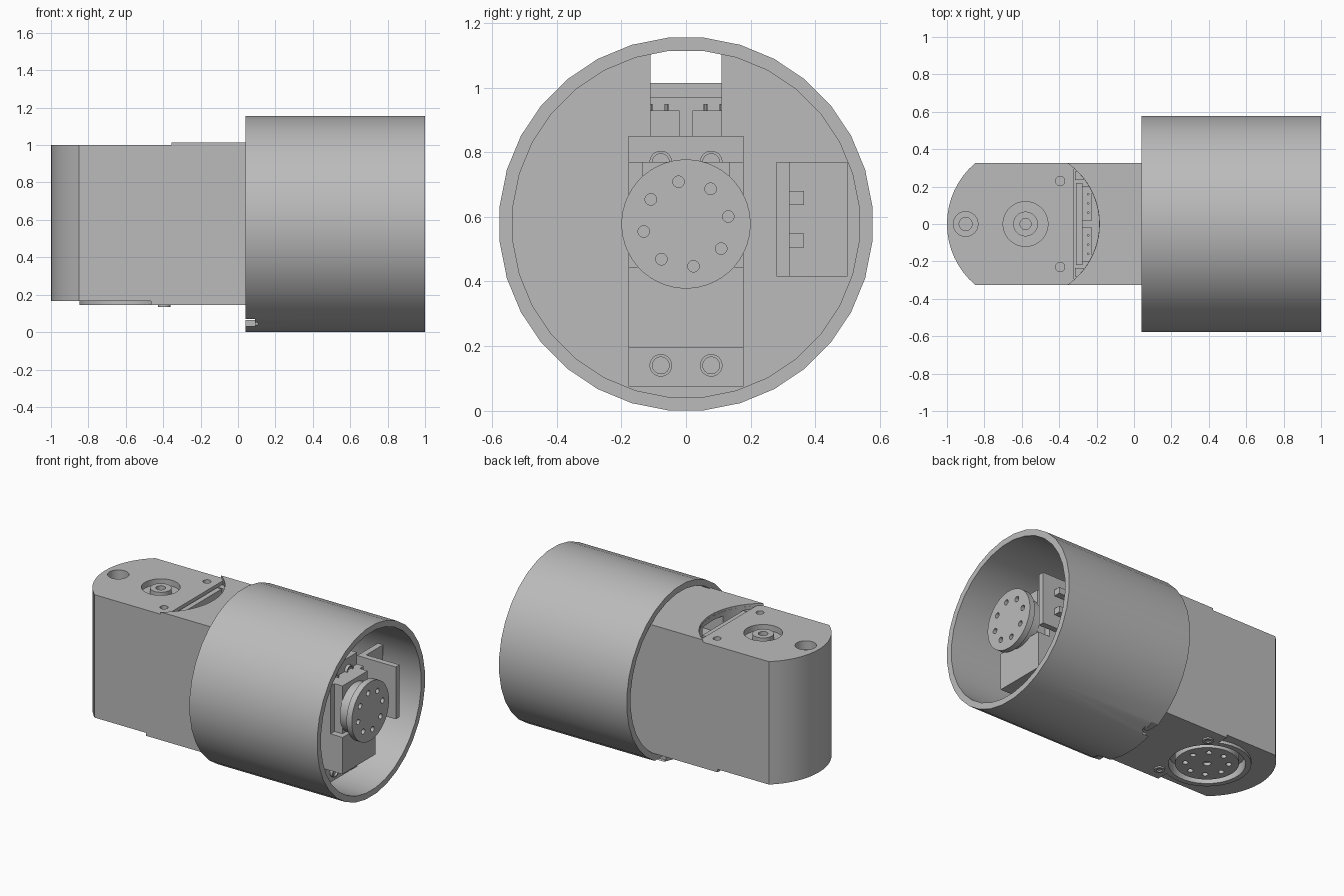
import bpy, bmesh, math
from mathutils import Matrix, Vector

if "Cube" in bpy.data.objects:
    bpy.data.objects.remove(bpy.data.objects["Cube"])

grey = bpy.data.materials.new("machine_grey")
grey.use_nodes = True
GREY = (0.5, 0.5, 0.5, 1)
grey.diffuse_color = GREY
grey.node_tree.nodes["Principled BSDF"].inputs["Base Color"].default_value = GREY

AXIS = 0.578            # height of the tube axis
PIVOT = -0.58           # x of the joint in the arm
SOLID = []


def finish(name, bm):
    bmesh.ops.recalc_face_normals(bm, faces=bm.faces)
    mesh = bpy.data.meshes.new(name)
    bm.to_mesh(mesh)
    bm.free()
    mesh.materials.append(grey)
    obj = bpy.data.objects.new(name, mesh)
    bpy.context.collection.objects.link(obj)
    SOLID.append(obj)
    return obj


def box(name, x, y, z):
    bm = bmesh.new()
    bmesh.ops.create_cube(bm, size=1)
    for v in bm.verts:
        v.co = [a + (b - a) * (c + 0.5) for c, (a, b) in zip(v.co, (x, y, z))]
    return finish(name, bm)


def cyl(name, axis, centre, r, lo, hi, seg=32):
    """Cylinder along x or z; centre holds the other two coordinates."""
    bm = bmesh.new()
    spin = Matrix.Rotation(math.pi / seg, 4, "Z")
    bmesh.ops.create_cone(bm, cap_ends=True, segments=seg, radius1=r, radius2=r,
                          depth=hi - lo, matrix=spin)
    mid = (lo + hi) / 2
    if axis == "x":
        bm.transform(Matrix.Rotation(math.pi / 2, 4, "Y"))
        bm.transform(Matrix.Translation((mid, *centre)))
    else:
        bm.transform(Matrix.Translation((*centre, mid)))
    return finish(name, bm)


def prism(name, points, lo, hi):
    bm = bmesh.new()
    face = bm.faces.new([bm.verts.new((x, y, lo)) for x, y in points])
    out = bmesh.ops.extrude_face_region(bm, geom=[face])["geom"]
    verts = [g for g in out if isinstance(g, bmesh.types.BMVert)]
    bmesh.ops.translate(bm, verts=verts, vec=(0, 0, hi - lo))
    return finish(name, bm)


def combine(obj, others, op="DIFFERENCE"):
    """Apply a boolean for each other object and remove it."""
    for other in others:
        mod = obj.modifiers.new("cut", "BOOLEAN")
        mod.operation, mod.object, mod.solver = op, other, "EXACT"
        bpy.context.view_layer.update()
        deps = bpy.context.evaluated_depsgraph_get()
        mesh = bpy.data.meshes.new_from_object(obj.evaluated_get(deps))
        obj.modifiers.clear()
        obj.data = mesh
        SOLID.remove(other)
        bpy.data.objects.remove(other)
    return obj


def arc(cx, r, half, n, sign):
    """Points on a circle around (cx, 0), from y = -half to y = half."""
    a = math.asin(half / r)
    return [(cx + sign * r * math.cos(t), r * math.sin(t))
            for t in (a * (2 * i / n - 1) for i in range(n + 1))]


# Outer tube with two small slots in its rear edge
tube = cyl("outer_tube", "x", (0, AXIS), 0.58, 0.04, 1)
combine(tube, [cyl("bore", "x", (0, AXIS), 0.539, 0, 1.1)])
for side in (-1, 1):
    combine(tube, [box("slot", (0, 0.09), (side * 0.22 - 0.06, side * 0.22 + 0.06), (0.03, 0.07)),
                   cyl("slot_end", "z", (0.09, side * 0.22), 0.02, 0, 0.09, 16)])

# Bulkhead inside the tube, with a cable notch at the top
bulkhead = cyl("bulkhead", "x", (0, AXIS), 0.54, 0.21, 0.25)
combine(bulkhead, [box("notch", (0.1, 0.3), (-0.11, 0.11), (0.85, 1.2))])

# Arm body: straight sides and a rounded end
W = 0.325
rounded = arc(-0.573, 0.427, W, 16, -1)
arm = prism("arm", [(0.22, -W)] + rounded + [(0.22, W)], 0.165, 1.015)

# Lower step on top, around the pivot, and a deep pocket behind it
step = arc(PIVOT, 0.395, 0.335, 24, 1)
pocket = arc(PIVOT, 0.394, 0.294, 24, 1)
combine(arm, [
    prism("step_cut", [(-1.1, -0.335)] + step + [(-1.1, 0.335)], 1.0, 1.1),
    prism("pocket_cut", [(-0.32, -0.294)] + pocket + [(-0.32, 0.294)], 0.85, 1.1),
    box("cable_channel", (-0.25, 0.3), (-0.11, 0.11), (0.85, 0.97)),
    cyl("end_bore", "z", (-0.9, 0), 0.066, 0.94, 1.1),
    cyl("end_bolt_hole", "z", (-0.9, 0), 0.035, 0.85, 1.1, 20),
    cyl("pivot_recess", "z", (PIVOT, 0), 0.12, 0.96, 1.1),
])

# Underside plate, cut around the joint
plate = box("underside_plate", (-0.465, 0.22), (-W, W), (0.145, 0.166))
combine(plate, [cyl("joint_clearance", "z", (PIVOT, 0), 0.24, 0.1, 0.2)])
collar = cyl("joint_collar", "z", (PIVOT, 0), 0.27, 0.145, 0.166)
combine(collar, [cyl("collar_bore", "z", (PIVOT, 0), 0.235, 0.1, 0.2)])
combine(arm, [cyl("joint_recess", "z", (PIVOT, 0), 0.235, 0.1, 0.22)])

# Pivot boss in the upper recess
boss = cyl("pivot_boss", "z", (PIVOT, 0), 0.066, 0.955, 0.995)
combine(boss, [cyl("boss_hole", "z", (PIVOT, 0), 0.03, 0.965, 1.1, 20)])

# Screws on both faces of the arm
for side in (-1, 1):
    y = side * 0.23
    combine(arm, [cyl("screw_hole", "z", (-0.395, y), 0.025, 0.95, 1.1, 20)])
    nut = cyl("underside_screw", "z", (-0.395, y), 0.034, 0.135, 0.166, 20)
    combine(nut, [cyl("socket", "z", (-0.395, y), 0.018, 0.1, 0.15, 16)])

# Circuit board with pins and end blocks in the pocket
box("pocket_board", (-0.31, -0.275), (-0.22, 0.22), (0.84, 0.985))
for side in (-1, 1):
    box("pocket_block", (-0.315, -0.27), sorted((side * 0.235, side * 0.28)), (0.84, 0.98))
    box("connector", (-0.275, -0.225), sorted((side * 0.02, side * 0.2)), (0.84, 0.93))
    for k in range(3):
        cyl("pin", "z", (-0.245, side * (0.06 + 0.05 * k)), 0.007, 0.92, 0.95, 8)


def horn(name, axis, centre, r, lo, hi, face_out):
    """Round drive flange with a centre hole and a ring of eight holes."""
    disc = cyl(name, axis, centre, r, lo, hi, 48)
    depth = (hi - 0.03, hi + 0.1) if face_out > 0 else (lo - 0.1, lo + 0.02)
    holes = [cyl("hole", axis, centre, 0.025, *depth, 20)]
    for k in range(8):
        a = math.radians(10 + 45 * k)
        c = (centre[0] + 0.133 * math.cos(a), centre[1] + 0.133 * math.sin(a))
        holes.append(cyl("hole", axis, c, 0.018, *depth, 16))
    return combine(disc, holes)


horn("joint_horn", "z", (PIVOT, 0), 0.195, 0.15, 0.23, -1)
horn("drive_horn", "x", (0, AXIS), 0.2, 0.955, 0.995, 1)
cyl("drive_hub", "x", (0, AXIS), 0.165, 0.88, 0.956)

# Drive unit behind the horn
box("drive_body", (0.23, 0.88), (-0.135, 0.135), (0.44, 0.77))
box("drive_shoulder", (0.23, 0.82), (-0.178, 0.178), (0.44, 0.77))
box("drive_lower_block", (0.23, 0.91), (-0.178, 0.178), (0.195, 0.445))

# Mounting lugs with screws above and below the drive unit
for name, z, screw_z in (("upper_lug", (0.76, 0.85), 0.77), ("lower_lug", (0.075, 0.2), 0.14)):
    box(name, (0.7, 0.77), (-0.178, 0.178), z)
    for side in (-1, 1):
        head = cyl("lug_screw", "x", (side * 0.078, screw_z), 0.035, 0.76, 0.79, 20)
        combine(head, [cyl("socket", "x", (side * 0.078, screw_z), 0.026, 0.775, 0.9, 20)])

# Side bracket: long plate, rear flange and two tabs
box("bracket_plate", (0.7, 0.99), (0.28, 0.32), (0.415, 0.77))
box("bracket_flange", (0.7, 0.74), (0.31, 0.5), (0.415, 0.77))
for z in (0.505, 0.637):
    box("bracket_tab", (0.74, 0.9), (0.315, 0.365), (z, z + 0.043))

# Smooth round surfaces, keep edges sharp
for obj in bpy.context.view_layer.objects:
    obj.select_set(obj in SOLID)
bpy.context.view_layer.objects.active = tube
bpy.ops.object.shade_smooth_by_angle(angle=math.radians(30))
